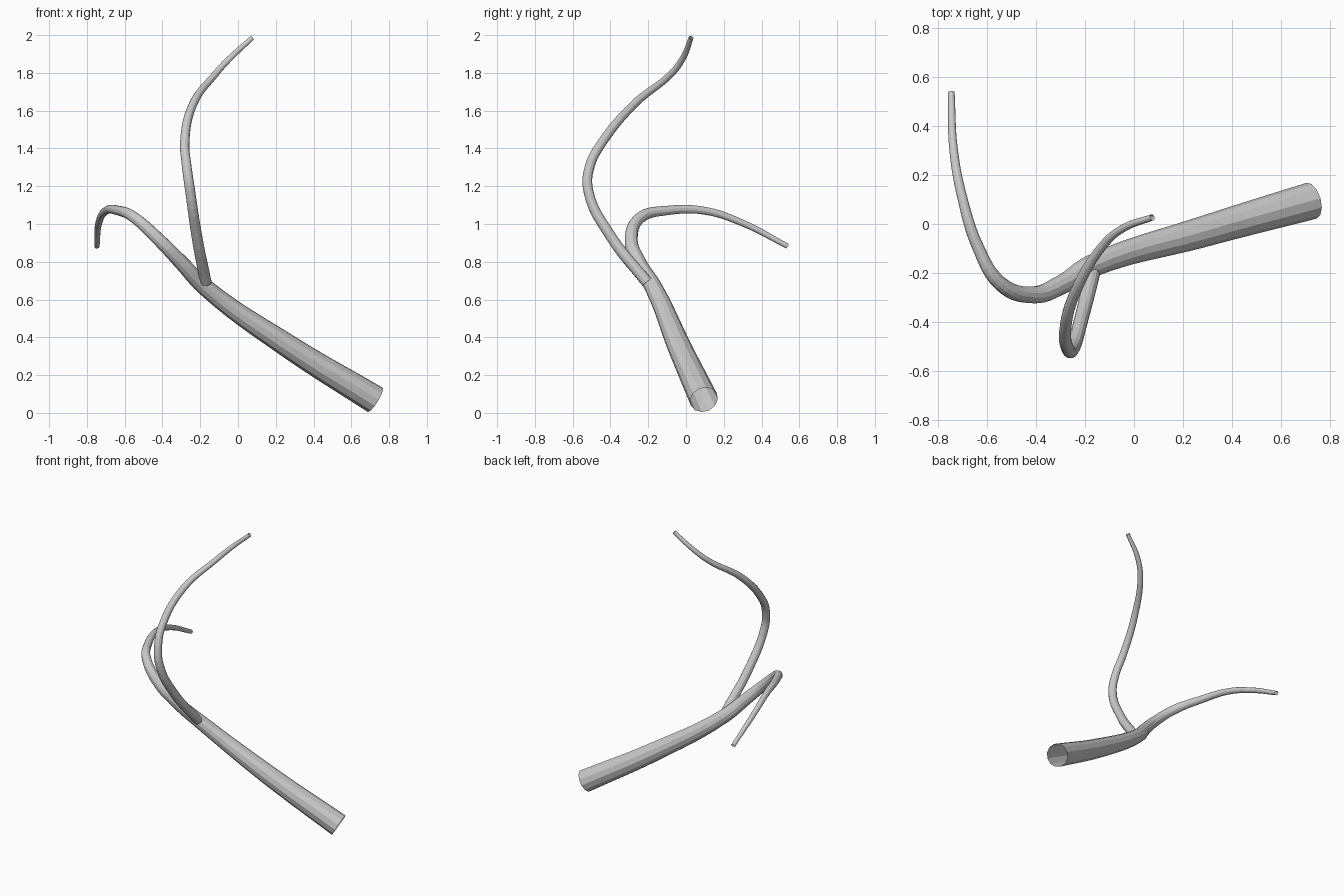
import bpy


def tapered_tube(name, points, steps):
    """Open-ended 12-sided tube through (x, y, z, radius) points."""
    curve = bpy.data.curves.new(name, 'CURVE')
    curve.dimensions = '3D'
    curve.resolution_u = steps
    curve.bevel_depth = 1.0
    curve.bevel_resolution = 4
    curve.use_fill_caps = False
    spline = curve.splines.new('BEZIER')
    spline.bezier_points.add(len(points) - 1)
    spline.use_smooth = False
    spline.radius_interpolation = 'LINEAR'
    for bp, (x, y, z, r) in zip(spline.bezier_points, points):
        bp.co = (x, y, z)
        bp.radius = r
        bp.handle_left_type = bp.handle_right_type = 'AUTO'
    obj = bpy.data.objects.new(name, curve)
    bpy.context.collection.objects.link(obj)
    return obj


# Main limb: thick base at the lower right, curling over to the back left
tapered_tube("main_branch", [
    (0.725, 0.095, 0.070, 0.076),
    (0.27, -0.035, 0.350, 0.063),
    (-0.18, -0.175, 0.670, 0.046),
    (-0.30, -0.250, 0.795, 0.040),
    (-0.417, -0.290, 0.915, 0.035),
    (-0.55, -0.240, 1.035, 0.030),
    (-0.637, -0.096, 1.072, 0.025),
    (-0.70, 0.100, 1.070, 0.021),
    (-0.737, 0.300, 1.005, 0.018),
    (-0.747, 0.538, 0.882, 0.014),
], 6)

# Side limb: rises from the fork, bows to the front, then sweeps back
tapered_tube("side_branch", [
    (-0.17, -0.205, 0.690, 0.031),
    (-0.217, -0.395, 0.930, 0.029),
    (-0.254, -0.518, 1.180, 0.027),
    (-0.272, -0.508, 1.310, 0.026),
    (-0.282, -0.445, 1.430, 0.025),
    (-0.238, -0.275, 1.634, 0.022),
    (-0.12, -0.080, 1.793, 0.018),
    (-0.04, -0.015, 1.880, 0.016),
    (0.075, 0.027, 1.985, 0.013),
], 6)
